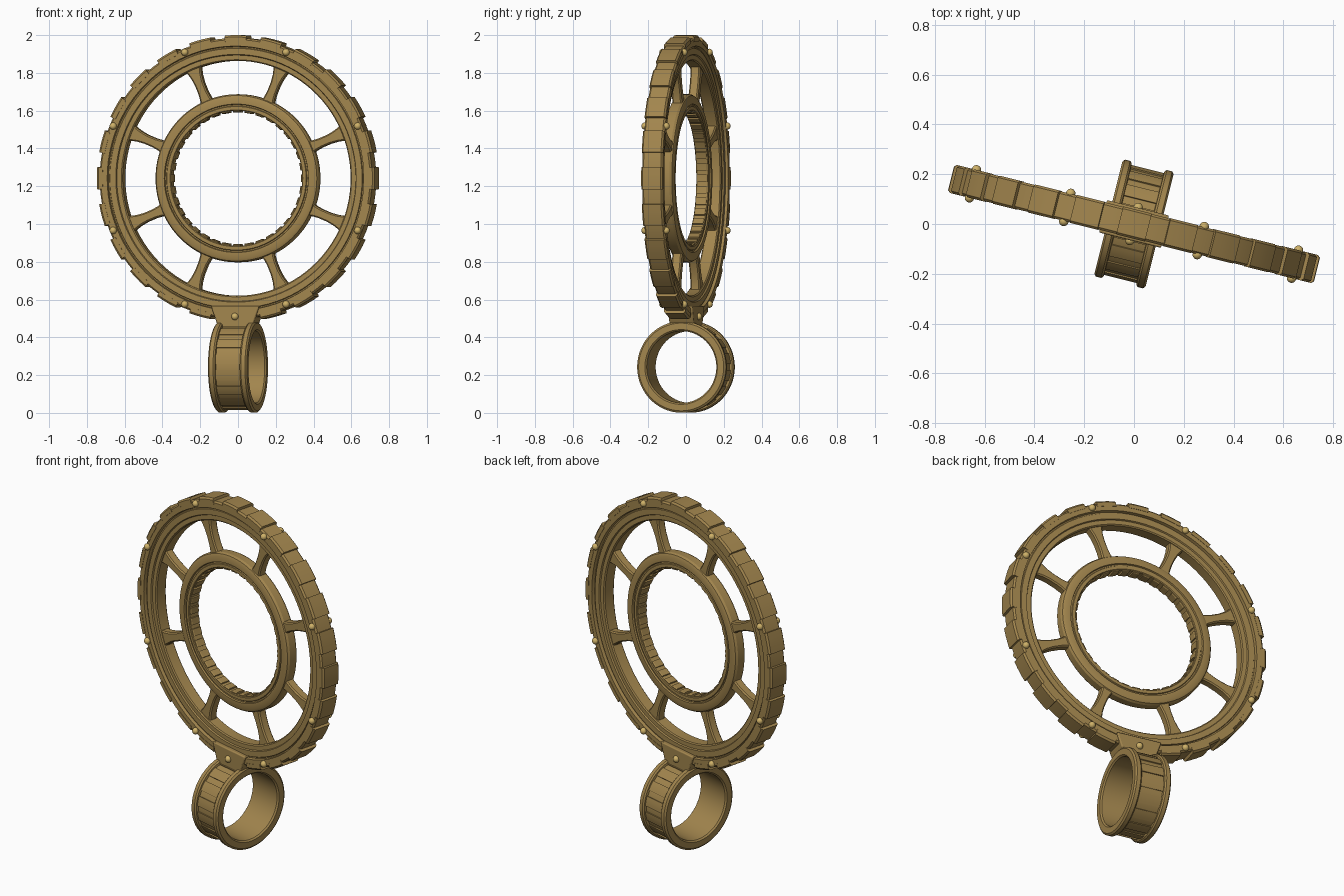
import bpy, bmesh, math
from math import sin, cos, pi, radians, tau
from mathutils import Matrix, Vector

if "Cube" in bpy.data.objects:
    bpy.data.objects.remove(bpy.data.objects["Cube"])

TURN = Matrix.Rotation(radians(-14), 4, 'Z')   # whole model is turned a little
WHEEL_Z, LOOP_Z = 1.242, 0.243


def material(name, rgb):
    m = bpy.data.materials.new(name)
    m.use_nodes = True
    m.diffuse_color = (*rgb, 1)
    m.node_tree.nodes["Principled BSDF"].inputs["Base Color"].default_value = (*rgb, 1)
    return m


BRONZE = material("bronze", (0.36, 0.235, 0.075))
GOLD = material("pale gold", (0.62, 0.44, 0.14))


def finish(name, bm, mat, smooth=30):
    bmesh.ops.recalc_face_normals(bm, faces=bm.faces)
    bm.transform(TURN)
    me = bpy.data.meshes.new(name)
    bm.to_mesh(me)
    bm.free()
    me.materials.append(mat)
    me.shade_smooth()
    me.set_sharp_from_angle(angle=radians(smooth))
    ob = bpy.data.objects.new(name, me)
    bpy.context.collection.objects.link(ob)
    return ob


def on_axis(axis, r, a, w, z):
    """Point at radius r and angle a, offset w along the turning axis."""
    if axis == 'Y':
        return Vector((r * cos(a), w, z + r * sin(a)))
    return Vector((w, r * cos(a), z + r * sin(a)))


def sweep(bm, profile, axis, z, start=0.0, end=tau, steps=96):
    """Turn a closed (radius, offset) profile round an axis; cap part turns."""
    full = abs(end - start - tau) < 1e-6
    rings = []
    for i in range(steps if full else steps + 1):
        a = start + (end - start) * i / steps
        rings.append([bm.verts.new(on_axis(axis, r, a, w, z)) for r, w in profile])
    n = len(profile)
    pairs = list(zip(rings, rings[1:])) + ([(rings[-1], rings[0])] if full else [])
    for p, q in pairs:
        for j in range(n):
            k = (j + 1) % n
            bm.faces.new((p[j], p[k], q[k], q[j]))
    if not full:
        bm.faces.new(rings[0])
        bm.faces.new(rings[-1])


def mirrored(half):
    """Complete a profile given on its positive side, inner to outer."""
    return half + [(r, -w) for r, w in reversed(half)]


def ring(name, half, axis, z):
    bm = bmesh.new()
    sweep(bm, mirrored(half), axis, z)
    return finish(name, bm, BRONZE)


def blocks(name, half, axis, z, count, half_angle, phase=0.0, steps=3):
    bm = bmesh.new()
    for i in range(count):
        a = phase + tau * i / count
        sweep(bm, mirrored(half), axis, z, a - half_angle, a + half_angle, steps)
    return finish(name, bm, BRONZE)


# Wheel rim with stepped faces, and the raised tread blocks round it
ring("wheel_rim", [(0.622, 0.030), (0.628, 0.036), (0.652, 0.036), (0.656, 0.044),
                   (0.688, 0.044), (0.691, 0.038), (0.697, 0.038), (0.700, 0.056),
                   (0.734, 0.056), (0.743, 0.047)], 'Y', WHEEL_Z)
blocks("tread_blocks", [(0.725, 0.058), (0.748, 0.058), (0.758, 0.049)],
       'Y', WHEEL_Z, 24, radians(4.5))

# Inner ring with a rounded outside and small teeth on the inside
ring("inner_ring", [(0.358, 0.030), (0.362, 0.034), (0.380, 0.034), (0.383, 0.029),
                    (0.390, 0.029), (0.393, 0.038), (0.425, 0.038), (0.438, 0.032),
                    (0.445, 0.020)], 'Y', WHEEL_Z)
blocks("inner_teeth", [(0.349, 0.024), (0.353, 0.030), (0.365, 0.030)],
       'Y', WHEEL_Z, 36, radians(3.2), steps=2)

# Eight spokes flaring at both ends
bm = bmesh.new()
FLARE = [(0.43, 0.036), (0.455, 0.029), (0.49, 0.025), (0.54, 0.025),
         (0.58, 0.030), (0.61, 0.038), (0.635, 0.048)]
for i in range(8):
    spin = Matrix.Translation((0, 0, WHEEL_Z)) @ Matrix.Rotation(tau * (i + 0.5) / 8, 4, 'Y')
    rows = []
    for r, w in FLARE:
        d, c = 0.026, 0.007
        corners = [(w, d - c), (w - c, d), (c - w, d), (-w, d - c),
                   (-w, c - d), (c - w, -d), (w - c, -d), (w, c - d)]
        rows.append([bm.verts.new(spin @ Vector((r, y, s))) for s, y in corners])
    for p, q in zip(rows, rows[1:]):
        for j in range(8):
            k = (j + 1) % 8
            bm.faces.new((p[j], p[k], q[k], q[j]))
    bm.faces.new(rows[0])
    bm.faces.new(rows[-1])
finish("spokes", bm, BRONZE)

# Tapered bracket joining the wheel to the hanging loop
bm = bmesh.new()
outline = [(0.13, 0.566), (0.125, 0.545), (0.098, 0.468), (0.085, 0.455)]
outline += [(-x, z) for x, z in reversed(outline)]
front, back = ([bm.verts.new((x, y, z)) for x, z in outline] for y in (-0.067, 0.067))
for j in range(len(outline)):
    k = (j + 1) % len(outline)
    bm.faces.new((front[j], front[k], back[k], back[j]))
bm.faces.new(front)
bm.faces.new(back)
bracket = finish("bracket", bm, BRONZE)
bevel = bracket.modifiers.new("soft_edges", 'BEVEL')
bevel.width, bevel.segments = 0.006, 2

# Hanging loop: flanged band turned across the wheel, with raised plates
ring("hanging_loop", [(0.190, 0.098), (0.198, 0.106), (0.232, 0.106), (0.242, 0.098),
                      (0.242, 0.076), (0.235, 0.068), (0.222, 0.066)], 'X', LOOP_Z)
blocks("loop_plates", [(0.215, 0.067), (0.228, 0.067)],
       'X', LOOP_Z, 16, radians(7), radians(11.25), steps=4)

# Rivets on both faces of the rim and the bracket
bm = bmesh.new()
spots = [on_axis('Y', 0.722, tau * (i + 0.5) / 8, 0.058, WHEEL_Z) for i in range(8)]
spots.append(Vector((0, 0.068, 0.51)))
for p in spots:
    for side in (1, -1):
        bmesh.ops.create_uvsphere(bm, u_segments=16, v_segments=10, radius=0.019,
                                  matrix=Matrix.Translation((p.x, side * p.y, p.z)))
finish("rivets", bm, GOLD, 60)
